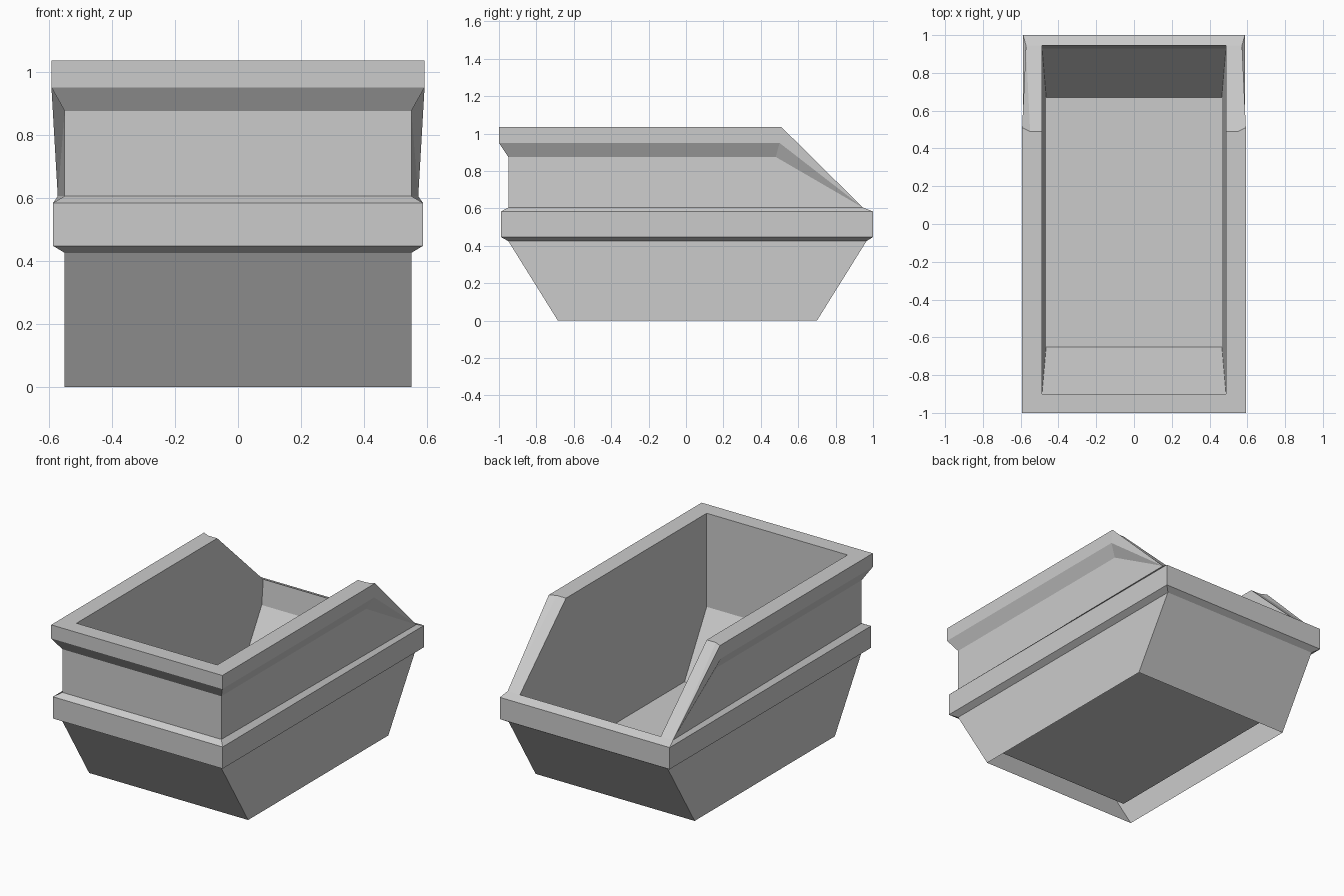
import bpy, bmesh

if "Cube" in bpy.data.objects:
    bpy.data.objects.remove(bpy.data.objects["Cube"])

bm = bmesh.new()


def pair(x, y, z):
    """Mirrored vertices: right side, left side."""
    return bm.verts.new((x, y, z)), bm.verts.new((-x, y, z))


def ring(front, back):
    return pair(*front), pair(*back)


def both(*pairs):
    """One face on the right side and its mirror image on the left."""
    for s in (0, 1):
        bm.faces.new([p[s] for p in pairs])


def across(*pairs):
    """A face that spans the tub from right to left."""
    bm.faces.new([p[0] for p in pairs] + [p[1] for p in reversed(pairs)])


# outer skin, from the ground up: front corner, back corner
base = ring((.55, -.685, 0), (.55, .70, 0))
flare = ring((.55, -.95, .425), (.55, .965, .425))
band_low = ring((.587, -.99, .447), (.587, 1.0, .447))
band_top = ring((.587, -.99, .583), (.587, 1.0, .583))
neck = ring((.55, -.95, .605), (.572, .945, .605))
wall_top = ring((.55, -.95, .875), (.55, .48, .875))
rim_low = ring((.592, -1.0, .95), (.592, .50, .95))
rim_top = ring((.592, -1.0, 1.035), (.592, .51, 1.035))
# inner skin, from the rim down
mouth = ring((.487, -.90, 1.035), (.487, .49, 1.035))
inner = ring((.487, -.90, .45), (.487, .93, .45))
floor = ring((.465, -.65, .083), (.465, .67, .083))
lip = pair(.487, .945, .605)
kink = pair(.55, .49, 1.035)

# front panels and outer side panels
outer = [base, flare, band_low, band_top, neck, wall_top, rim_low, rim_top]
for a, b in zip(outer, outer[1:]):
    across(a[0], b[0])
    both(a[0], a[1], b[1], b[0])

# back panels of the lower tub and band
for a, b in zip(outer[:3], outer[1:4]):
    across(a[1], b[1])
across(band_top[1], neck[1], lip)

# rim tapering into the sloped back edge
both(wall_top[1], rim_low[1], neck[1])
both(rim_low[1], rim_top[1], neck[1])
both(rim_top[1], kink, neck[1])
both(kink, mouth[1], lip, neck[1])

# flat top rim
across(rim_top[0], mouth[0])
both(rim_top[0], rim_top[1], kink, mouth[1], mouth[0])

# inside walls and lower slopes
across(mouth[0], inner[0])
both(mouth[0], mouth[1], lip, inner[1], inner[0])
across(lip, inner[1])
across(inner[0], floor[0])
across(inner[1], floor[1])
both(inner[0], inner[1], floor[1], floor[0])

# raised inside floor; the underside stays open
across(*floor)

bmesh.ops.recalc_face_normals(bm, faces=bm.faces)
mesh = bpy.data.meshes.new("skip_tub")
bm.to_mesh(mesh)
bm.free()
bpy.context.collection.objects.link(bpy.data.objects.new("skip_tub", mesh))
